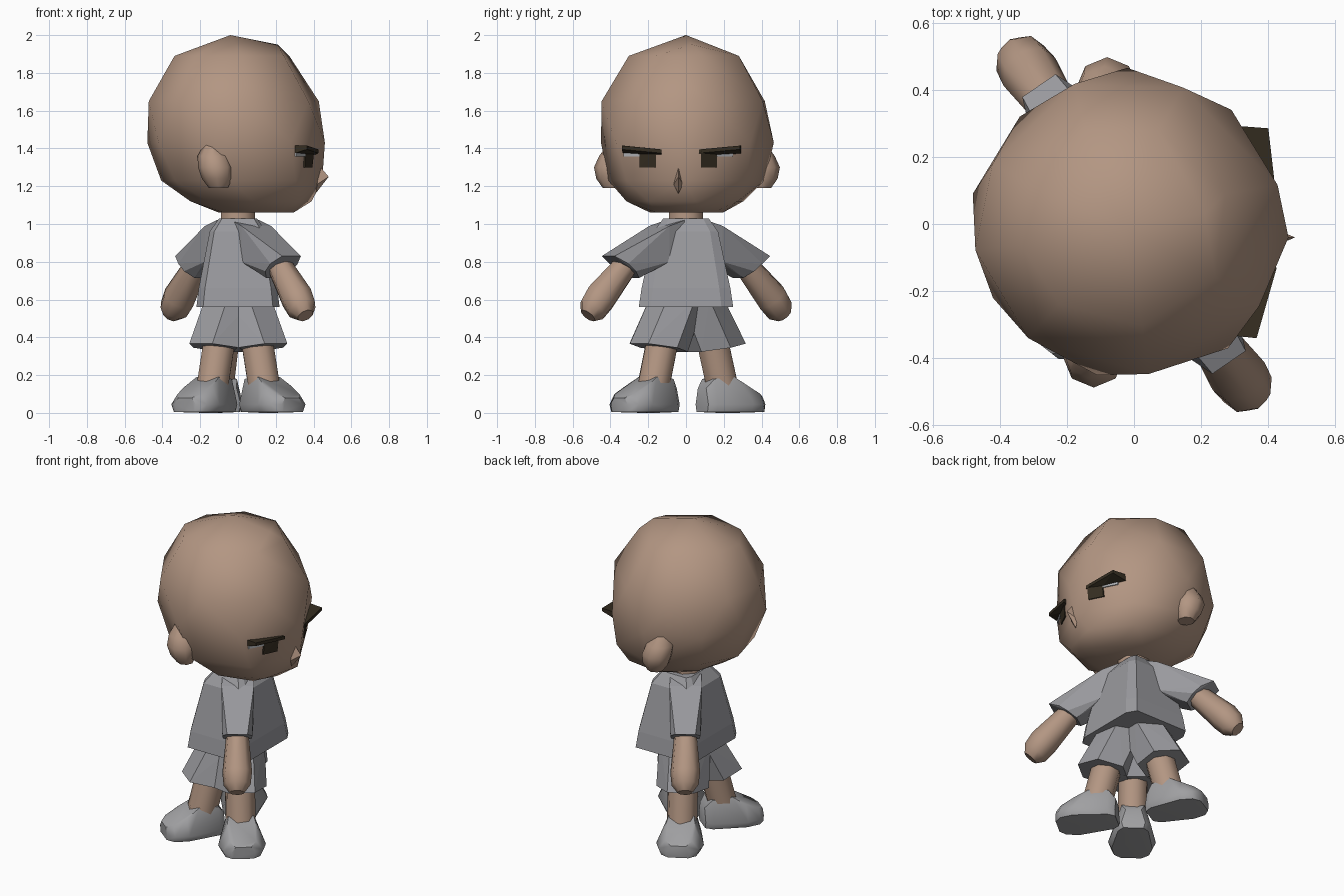
import bpy, bmesh, math
from mathutils import Vector
from mathutils.bvhtree import BVHTree

if "Cube" in bpy.data.objects:
    bpy.data.objects.remove(bpy.data.objects["Cube"])


def material(name, rgb):
    m = bpy.data.materials.new(name)
    m.diffuse_color = (*rgb, 1)
    m.use_nodes = True
    m.node_tree.nodes["Principled BSDF"].inputs["Base Color"].default_value = m.diffuse_color
    return m


SKIN = material("skin tan", (0.45, 0.305, 0.225))
SHIRT = material("cloth grey", (0.32, 0.32, 0.34))
SHOE = material("shoe grey", (0.35, 0.35, 0.36))
DARK = material("dark brown", (0.035, 0.026, 0.015))
WHITE = material("eye white", (0.45, 0.46, 0.48))


def hull(name, pts, mat, smooth=0):
    """Convex faceted part wrapped around a few points."""
    bm = bmesh.new()
    for p in pts:
        bm.verts.new(p)
    bmesh.ops.convex_hull(bm, input=bm.verts)
    bmesh.ops.delete(bm, geom=[v for v in bm.verts if not v.link_faces], context='VERTS')
    bmesh.ops.dissolve_limit(bm, angle_limit=0.02, verts=bm.verts, edges=bm.edges)
    bmesh.ops.recalc_face_normals(bm, faces=bm.faces)
    me = bpy.data.meshes.new(name)
    bm.to_mesh(me)
    bm.free()
    me.materials.append(mat)
    ob = bpy.data.objects.new(name, me)
    bpy.context.collection.objects.link(ob)
    if smooth:
        bpy.ops.object.select_all(action='DESELECT')
        ob.select_set(True)
        bpy.context.view_layer.objects.active = ob
        bpy.ops.object.shade_smooth_by_angle(angle=math.radians(smooth))
    return ob


def tube(name, path, mat, sides=6, smooth=0):
    """Tapered limb through (point, radius) stations."""
    axis = (Vector(path[-1][0]) - Vector(path[0][0])).normalized()
    a = axis.orthogonal().normalized()
    b = axis.cross(a)
    pts = []
    for p, r in path:
        for i in range(sides):
            t = 2 * math.pi * (i + 0.5) / sides
            pts.append(Vector(p) + r * (a * math.cos(t) + b * math.sin(t)))
    return hull(name, pts, mat, smooth)


def polar(deg, r, z, side=0):
    t = math.radians(deg)
    return (r * math.cos(t) - side * math.sin(t), r * math.sin(t) + side * math.cos(t), z)


# Head: faceted ball, flattened below, with a ridge at the face
outline = [(.46, -.04), (.29, .34), (-.02, .465), (-.34, .32), (-.48, .09),
           (-.42, -.22), (-.11, -.45), (.28, -.37)]
pts = [(-.04, 0, 2.0), (.21, .03, 1.95)]
for z, s, cx, turn in [(1.89, .66, -.02, 22), (1.65, .97, -.005, 20), (1.43, 1, 0, 0),
                       (1.23, .90, .03, 4), (1.12, .68, .08, 14), (1.06, .42, .10, 0)]:
    c, n = math.cos(math.radians(turn)), math.sin(math.radians(turn))
    pts += [(cx + s * (x * c - y * n), s * (x * n + y * c), z) for x, y in outline]
head = hull("head", pts, SKIN, 45)
bvh = BVHTree.FromPolygons([v.co for v in head.data.vertices],
                           [p.vertices[:] for p in head.data.polygons])


def face_plate(name, y0, y1, z0, z1, mat):
    """Thin plate lying on the face."""
    pts = []
    for y in (y0, y1):
        for z in (z0, z1):
            hit = bvh.ray_cast(Vector((2, y, z)), Vector((-1, 0, 0)))[0]
            pts += [hit + Vector((.008, 0, 0)), hit - Vector((.001, 0, 0))]
    hull(name, pts, mat)


# Eyes
for tag, sgn in (("left", 1), ("right", -1)):
    y = lambda v: -.04 + sgn * v
    face_plate("iris_" + tag, y(.12), y(.205), 1.30, 1.39, DARK)
    face_plate("eye_white_" + tag, y(.205), y(.29), 1.358, 1.39, WHITE)

# Brows: wedges standing out from the face
for tag, outer, inner in (("left", [(.40, .285), (.425, .07)], [(.27, .295), (.36, .07)]),
                          ("right", [(.365, -.34), (.425, -.13)], [(.27, -.33), (.36, -.13)])):
    pts = []
    for i, zt in enumerate((1.415, 1.395)):
        pts += [(*outer[i], zt), (*outer[i], zt - .02), (*inner[i], zt), (*inner[i], zt - .05)]
    hull("brow_" + tag, pts, DARK)

# Nose
hull("nose", [(.48, -.04, 1.25), (.42, -.065, 1.21), (.42, -.015, 1.21),
              (.41, -.04, 1.16), (.43, -.04, 1.31)], SKIN)

# Ears: rounded, leaning in at the top
for tag, cx, cy, s in (("left", -.08, .40, 1), ("right", -.12, -.39, -1)):
    pts = []
    for dz, r, lean in ((-.11, .05, 0), (-.06, .08, .005), (0, .092, .005),
                        (.06, .085, -.015), (.125, .04, -.02)):
        for i in range(8):
            t = math.pi * i / 4
            pts.append((cx + r * math.cos(t) - .15 * dz,
                        cy + s * lean + r * math.sin(t), 1.30 + dz))
    hull("ear_" + tag, pts, SKIN, 50)

# Neck
tube("neck", [((0, 0, .98), .1), ((0, 0, 1.14), .095)], SKIN, 8, 50)

# Shirt body: boxy, narrowing to the collar
pts = []
for z, hx, hy in ((.56, .22, .25), (.66, .208, .235), (.96, .15, .17), (1.03, .10, .12)):
    for sx in (1, -1):
        for sy in (1, -1):
            pts += [(sx * hx, sy * hy * .75, z), (sx * hx * .84, sy * hy, z)]
hull("shirt", pts, SHIRT)

# Arms with sleeves, on two opposite corners
for tag, deg in (("right", -55.5), ("left", 124.5)):
    pts = []
    for r, zt, zb, w in ((.07, 1.02, .84, .09), (.17, .99, .80, .095)):
        pts += [polar(deg, r, z, s * w) for z in (zt, zb) for s in (1, -1)]
    for r, z, w in ((.50, .83, .06), (.43, .79, .088), (.38, .75, .085), (.335, .715, .05)):
        pts += [polar(deg, r, z, s * w) for s in (1, -1)]
    hull("sleeve_" + tag, pts, SHIRT)
    tube("arm_" + tag, [(polar(deg, .34, .83), .06), (polar(deg, .41, .755), .07),
                        (polar(deg, .55, .61), .088), (polar(deg, .60, .55), .08),
                        (polar(deg, .63, .515), .045)], SKIN, 8, 50)

# Three legs, each with a shorts leg and a shoe pointing outward
for tag, deg, toe in (("right", 309, 1), ("left", 119, .97), ("back", 232, 1)):
    pts = []
    for r, z, rad, tilt in ((.06, .60, .15, 0), (.185, .345, .155, .025)):
        for i in range(6):
            t = math.pi * (i + .5) / 3
            pts.append(polar(deg, r + rad * math.cos(t), z + tilt * math.cos(t), rad * math.sin(t)))
    hull("shorts_" + tag, pts, SHIRT)
    tube("leg_" + tag, [(polar(deg, .15, .42), .09), (polar(deg, .22, .14), .09)], SKIN, 8, 50)
    pts = []
    for r, w, h in ((.10, .07, .13), (.14, .105, .18), (.26, .115, .19),
                    (.34, .14, .14), (.42, .12, .10), (.455, .07, .08)):
        for s in (1, -1):
            pts += [polar(deg, r * toe, .005, s * w * .85), polar(deg, r * toe, .045, s * w),
                    polar(deg, r * toe, h, s * w * .65)]
    pts += [polar(deg, .3, 0), polar(deg, .2, 0)]
    hull("shoe_" + tag, pts, SHOE, 40)
